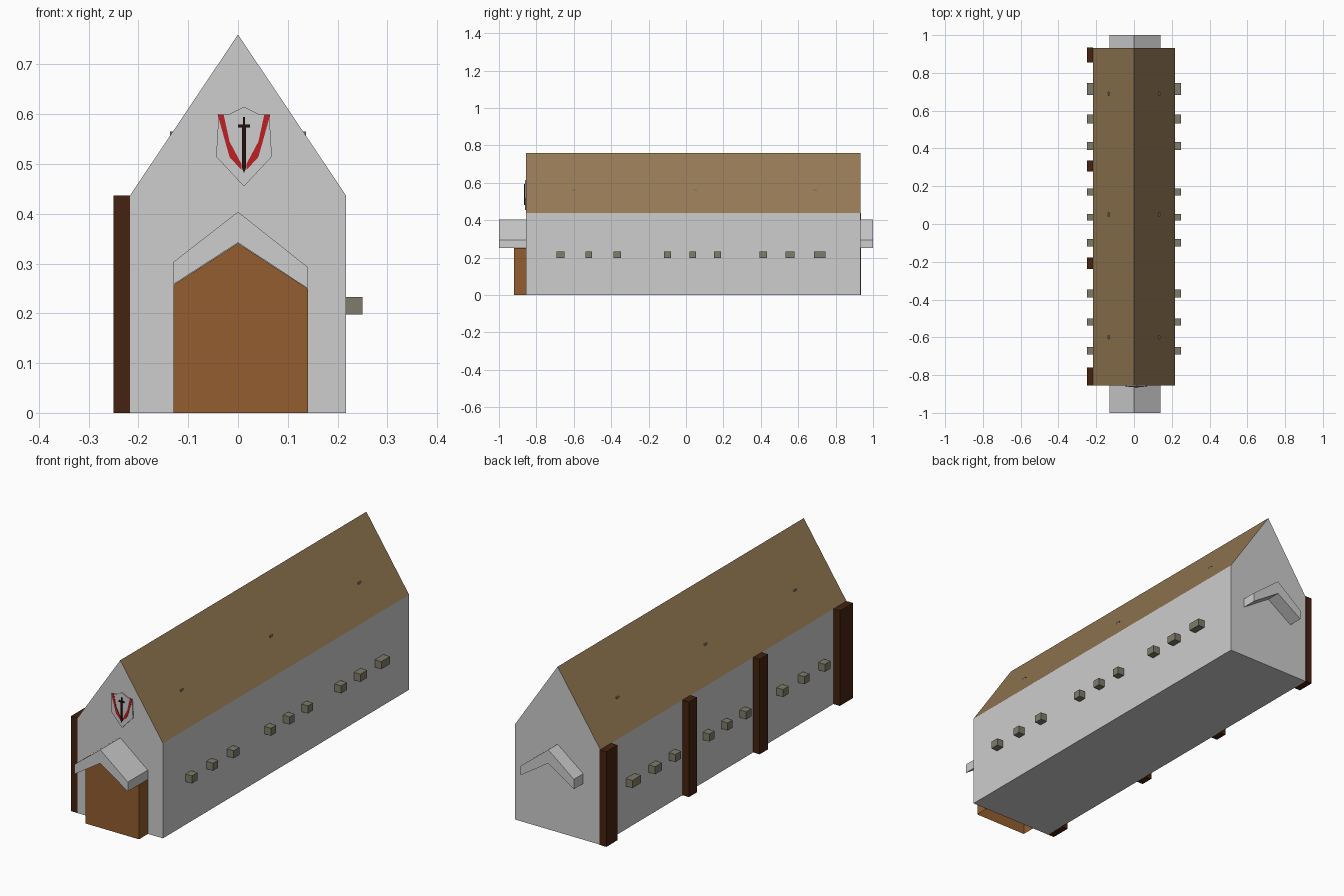
import bpy, bmesh

if "Cube" in bpy.data.objects:
    bpy.data.objects.remove(bpy.data.objects["Cube"])


def material(name, rgb):
    m = bpy.data.materials.new(name)
    m.diffuse_color = (*rgb, 1)
    m.use_nodes = True
    m.node_tree.nodes["Principled BSDF"].inputs["Base Color"].default_value = m.diffuse_color
    return m


WALL = material("pale grey plaster", (0.61, 0.61, 0.61))
ROOF = material("thatch brown", (0.30, 0.19, 0.088))
DOOR = material("door wood", (0.29, 0.11, 0.028))
POST = material("dark timber", (0.060, 0.016, 0.005))
BEAM = material("grey green beam", (0.21, 0.20, 0.145))
RED = material("red paint", (0.52, 0.014, 0.018))
IRON = material("dark iron", (0.018, 0.006, 0.004))


def extrude(name, profile, y0, y1, *mats):
    """Prism from an x-z profile, running from y0 to y1."""
    bm = bmesh.new()
    front = bm.faces.new([bm.verts.new((x, y0, z)) for x, z in profile])
    ext = bmesh.ops.extrude_face_region(bm, geom=[front], use_keep_orig=True)
    bmesh.ops.translate(bm, vec=(0, y1 - y0, 0),
                        verts=[v for v in ext["geom"] if isinstance(v, bmesh.types.BMVert)])
    bmesh.ops.recalc_face_normals(bm, faces=bm.faces)
    me = bpy.data.meshes.new(name)
    bm.to_mesh(me)
    bm.free()
    for m in mats:
        me.materials.append(m)
    ob = bpy.data.objects.new(name, me)
    bpy.context.collection.objects.link(ob)
    return ob


def box(name, x0, x1, y0, y1, z0, z1, mat):
    return extrude(name, [(x0, z0), (x1, z0), (x1, z1), (x0, z1)], y0, y1, mat)


FRONT, BACK = -0.855, 0.932

# Hall with gabled roof; upward slopes take the roof colour
hall = extrude("hall", [(-0.217, 0), (0.217, 0), (0.217, 0.437), (0, 0.76), (-0.217, 0.437)],
               FRONT, BACK, WALL, ROOF)
for p in hall.data.polygons:
    p.material_index = 1 if p.normal.z > 0.2 else 0

# Chevron canopy running through both gables
extrude("canopy", [(-0.13, 0.258), (0, 0.342), (0.14, 0.25), (0.14, 0.293), (0, 0.404), (-0.13, 0.303)],
        -1, 1, WALL)

# Door block, open underneath
door = extrude("door", [(-0.13, 0), (0.141, 0), (0.141, 0.249), (0, 0.341), (-0.13, 0.257)],
               -0.92, FRONT, DOOR)
bm = bmesh.new()
bm.from_mesh(door.data)
bmesh.ops.delete(bm, geom=[f for f in bm.faces if f.normal.z < -0.9], context='FACES')
bm.to_mesh(door.data)
bm.free()

# Floor beams poking out of both long walls
for i, (y, w) in enumerate([(-0.671, 0.041), (-0.52, 0.037), (-0.368, 0.041), (-0.099, 0.038),
                            (0.036, 0.036), (0.169, 0.037), (0.413, 0.042), (0.556, 0.05),
                            (0.715, 0.063)]):
    box(f"floor_beam_{i}", -0.25, 0.25, y - w / 2, y + w / 2, 0.198, 0.233, BEAM)

# Roof tie beams whose tips just show through the slopes
for i, y in enumerate((-0.6, 0.05, 0.69)):
    box(f"tie_beam_{i}", -0.137, 0.137, y - 0.01, y + 0.01, 0.55, 0.565, BEAM)

# Timber posts on the left wall
for i, (y0, y1) in enumerate([(-0.855, -0.76), (-0.238, -0.178), (0.278, 0.336), (0.854, 0.935)]):
    box(f"post_{i}", -0.25, -0.216, y0, y1, 0, 0.437, POST)

# Shield on the front gable, with two painted bands and a sword
CX = 0.012
half = [(0.028, 0.601), (0.051, 0.598), (0.056, 0.515)]
extrude("shield", [(CX, 0.455)] + [(CX + x, z) for x, z in reversed(half)] + [(CX, 0.615)]
        + [(CX - x, z) for x, z in half], -0.860, FRONT + 0.002, WALL)
band = [(0.053, 0.600), (0.041, 0.600), (0.029, 0.545), (0.005, 0.500), (0.005, 0.488), (0.029, 0.514)]
for side, s in (("left", -1), ("right", 1)):
    extrude(f"shield_band_{side}", [(CX + s * x, z) for x, z in band], -0.862, -0.859, RED)
extrude("sword_blade", [(CX, 0.482), (CX + 0.004, 0.492), (CX + 0.004, 0.575), (CX - 0.004, 0.575),
                        (CX - 0.004, 0.492)], -0.865, -0.859, IRON)
box("sword_guard", CX - 0.012, CX + 0.012, -0.866, -0.859, 0.573, 0.579, IRON)
box("sword_grip", CX - 0.002, CX + 0.002, -0.865, -0.859, 0.579, 0.594, IRON)
